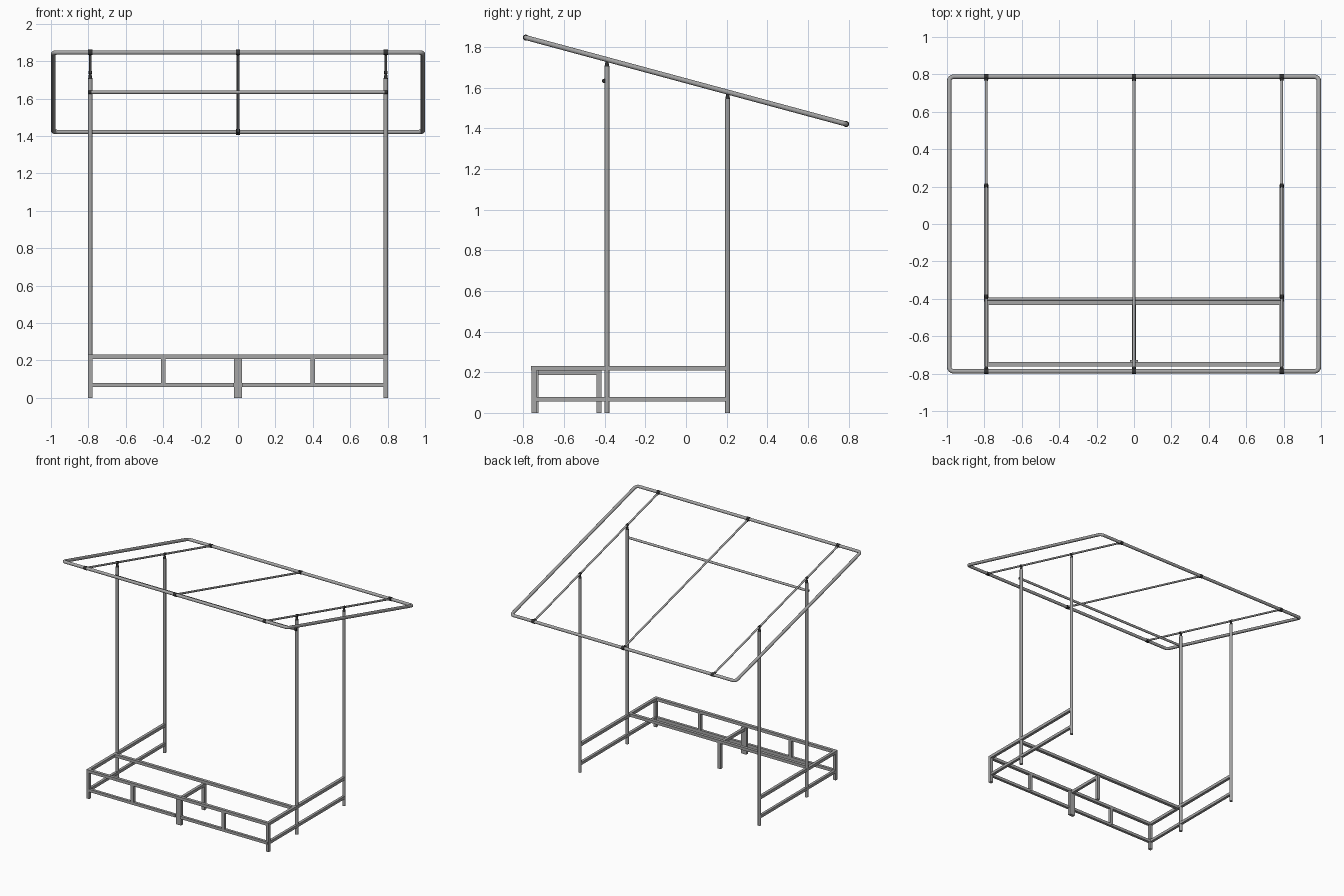
import bpy, math
from mathutils import Vector

if "Cube" in bpy.data.objects:
    bpy.data.objects.remove(bpy.data.objects["Cube"])

steel = bpy.data.materials.new("grey steel")
steel.diffuse_color = (0.38, 0.38, 0.38, 1)
steel.use_nodes = True
steel.node_tree.nodes["Principled BSDF"].inputs["Base Color"].default_value = steel.diffuse_color
black = bpy.data.materials.new("black fitting")
black.diffuse_color = (0.03, 0.03, 0.03, 1)
black.use_nodes = True
black.node_tree.nodes["Principled BSDF"].inputs["Base Color"].default_value = black.diffuse_color

TILT = math.radians(15.1)
MID_Z = 1.634


def roof(x, y):
    """Point on the sloping roof plane."""
    return Vector((x, y, MID_Z - math.tan(TILT) * y))


def finish(ob, name, smooth=True, mat=steel):
    ob.name = name
    ob.data.materials.append(mat)
    if smooth:
        bpy.ops.object.shade_smooth_by_angle(angle=math.radians(40))
    return ob


def tube(name, a, b, r1, r2=None, sides=20, mat=steel):
    """Round tube (or cone) from a to b."""
    a, b = Vector(a), Vector(b)
    d = b - a
    bpy.ops.mesh.primitive_cone_add(vertices=sides, radius1=r1, radius2=r1 if r2 is None else r2,
                                    depth=d.length, location=(a + b) / 2,
                                    rotation=d.to_track_quat('Z', 'Y').to_euler())
    return finish(bpy.context.object, name, True, mat)


def bar(name, x, y, z):
    """Square-section bar given as (min, max) ranges."""
    lo, hi = Vector((x[0], y[0], z[0])), Vector((x[1], y[1], z[1]))
    bpy.ops.mesh.primitive_cube_add(size=1, location=(lo + hi) / 2)
    ob = bpy.context.object
    ob.scale = hi - lo
    bpy.ops.object.transform_apply(location=False, rotation=False, scale=True)
    return finish(ob, name, False)


def around(c, h=0.012):
    return (c - h, c + h)


# Roof frame: round tube swept along a rounded rectangle
HX, HV, RC = 0.988, 0.788 / math.cos(TILT), 0.025
curve = bpy.data.curves.new("roof_frame", 'CURVE')
curve.dimensions = '3D'
curve.bevel_depth = 0.0122
curve.bevel_resolution = 4
pts = []
for i, (sx, sy) in enumerate([(1, 1), (-1, 1), (-1, -1), (1, -1)]):
    for k in range(7):
        t = math.radians(90 * i + 15 * k)
        pts.append((sx * (HX - RC) + RC * math.cos(t), sy * (HV - RC) + RC * math.sin(t), 0))
sp = curve.splines.new('POLY')
sp.points.add(len(pts) - 1)
for p, co in zip(sp.points, pts):
    p.co = (*co, 1)
sp.use_cyclic_u = True
frame = bpy.data.objects.new("roof_frame", curve)
bpy.context.collection.objects.link(frame)
frame.location = (0, 0, MID_Z)
frame.rotation_euler = (-TILT, 0, 0)
bpy.context.view_layer.objects.active = frame
frame.select_set(True)
bpy.ops.object.convert(target='MESH')
finish(bpy.context.object, "roof_frame")

# Thin roof rails with a black clamp at each end
for x in (-0.79, 0, 0.79):
    tube("roof_rail", roof(x, -0.788), roof(x, 0.788), 0.0075, sides=16)
    for s in (-1, 1):
        c = roof(x, s * 0.788)
        tube("rail_clamp", c - Vector((0.012, 0, 0)), c + Vector((0.012, 0, 0)), 0.0148, mat=black)
        tube("rail_socket", c, roof(x, s * 0.765), 0.0105, sides=16, mat=black)

# Mirrored sides
for s in (-1, 1):
    x = s * 0.79
    # Roof posts with black tapered heads and sleeves on the rails
    for name, y in (("front_post", -0.389), ("back_post", 0.205)):
        top = roof(x, y)
        tube(name, (x, y, 0), (x, y, top.z - 0.035), 0.0122)
        tube("post_head", (x, y, top.z - 0.035), (x, y, top.z - 0.003), 0.0118, 0.006, mat=black)
        tube("post_sleeve", roof(x, y - 0.01), roof(x, y + 0.01), 0.0098, sides=16, mat=black)
    # Bench side: front leg and two side rails
    bar("bench_end_leg", around(x), around(-0.748), (0, 0.22))
    bar("bench_side_top_rail", around(x, 0.0115), (-0.762, 0.205), (0.208, 0.231))
    bar("bench_side_low_rail", around(x, 0.0105), (-0.752, 0.205), (0.057, 0.079))
    # Front uprights, lower rail and centre leg pair
    bar("bench_upright", around(s * 0.4), around(-0.749, 0.0115), (0.068, 0.22))
    bar("bench_front_low_rail", sorted((s * 0.79, s * 0.022)), around(-0.75, 0.0105), (0.057, 0.079))
    bar("bench_centre_front_leg", sorted((0, s * 0.0225)), around(-0.738), (0, 0.209))

# Long bench rails
bar("bench_front_top_rail", (-0.79, 0.79), around(-0.751), (0.208, 0.231))
bar("bench_back_top_rail", (-0.79, 0.79), around(-0.422), (0.208, 0.231))

# Centre support under the bench
bar("bench_centre_beam", around(0, 0.011), (-0.738, -0.416), (0.186, 0.209))
bar("bench_centre_back_leg", around(0), around(-0.428), (0, 0.209))

# Upper crossbar between the front posts
tube("upper_crossbar", (-0.79, -0.403, 1.634), (0.79, -0.403, 1.634), 0.0095)
for s in (-1, 1):
    tube("crossbar_fitting", (s * 0.782, -0.403, 1.634), (s * 0.798, -0.403, 1.634), 0.0105, mat=black)
